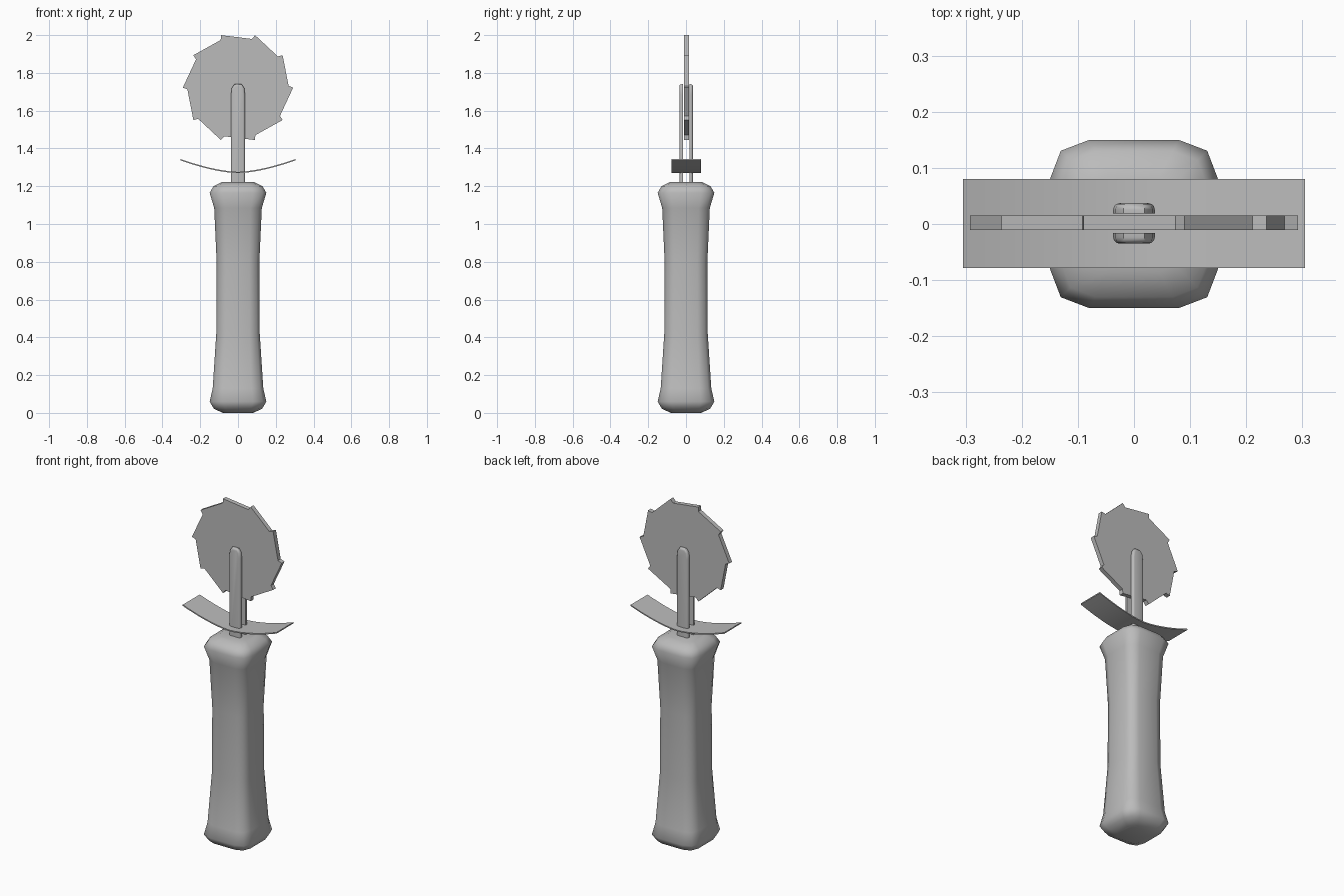
import bpy, bmesh
from math import sin, cos, radians

if "Cube" in bpy.data.objects:
    bpy.data.objects.remove(bpy.data.objects["Cube"])

grey = bpy.data.materials.new("plain grey")
grey.use_nodes = True
grey.diffuse_color = (0.5, 0.5, 0.5, 1)
grey.node_tree.nodes["Principled BSDF"].inputs["Base Color"].default_value = (0.5, 0.5, 0.5, 1)


def finish(name, bm, angle=None):
    """Turn a bmesh into a named object, smooth below the given angle."""
    bmesh.ops.recalc_face_normals(bm, faces=bm.faces)
    mesh = bpy.data.meshes.new(name)
    bm.to_mesh(mesh)
    bm.free()
    mesh.materials.append(grey)
    obj = bpy.data.objects.new(name, mesh)
    bpy.context.collection.objects.link(obj)
    if angle:
        bpy.ops.object.select_all(action='DESELECT')
        obj.select_set(True)
        bpy.context.view_layer.objects.active = obj
        bpy.ops.object.shade_smooth_by_angle(angle=radians(angle))
    return obj


def extrude_outline(outline, y0, y1):
    """Solid from an x-z outline, running from y0 to y1."""
    bm = bmesh.new()
    face = bm.faces.new([bm.verts.new((x, y0, z)) for x, z in outline])
    new = bmesh.ops.extrude_face_region(bm, geom=[face])["geom"]
    verts = [g for g in new if isinstance(g, bmesh.types.BMVert)]
    bmesh.ops.translate(bm, verts=verts, vec=(0, y1 - y0, 0))
    return bm


# Handle: rounded square section lofted along a waisted profile
profile = [(0.0, 0.08), (0.022, 0.128), (0.06, 0.15), (0.13, 0.134),
           (0.42, 0.115), (0.8, 0.113), (1.085, 0.126), (1.165, 0.15),
           (1.2, 0.13), (1.222, 0.085)]
quarter = [(1, 0.53), (0.87, 0.87), (0.53, 1)]
section = []
for _ in range(4):
    section += quarter
    quarter = [(-y, x) for x, y in quarter]
bm = bmesh.new()
rings = [[bm.verts.new((x * r, y * r, z)) for x, y in section] for z, r in profile]
for low, high in zip(rings, rings[1:]):
    for i in range(len(section)):
        j = (i + 1) % len(section)
        bm.faces.new((low[i], low[j], high[j], high[i]))
bm.faces.new(rings[0])
bm.faces.new(rings[-1])
finish("handle", bm, 60)

# Guard: thin curved plate across the fork
top = [(x, 1.276 + 0.068 * (abs(x) / 0.305) ** 1.6)
       for x in [0.305 * i / 8 for i in range(-8, 9)]]
bottom = [(x, z - 0.007) for x, z in reversed(top)]
finish("guard", extrude_outline(top + bottom, -0.078, 0.08), 30)

# Fork: two round-topped prongs, softened on their outer side
half = [(0.037, 1.18), (0.037, 1.685), (0.033, 1.72), (0.019, 1.74)]
outline = half + [(-x, z) for x, z in reversed(half)]
for name, inner, outer in (("back_prong", 0.019, 0.037), ("front_prong", -0.016, -0.035)):
    bm = extrude_outline(outline, inner, outer)
    edges = [e for e in bm.edges
             if all(abs(v.co.y - outer) < 1e-5 for v in e.verts)
             and any(v.co.z > 1.2 for v in e.verts)]
    bmesh.ops.bevel(bm, geom=edges, offset=0.011, segments=3, profile=0.5, affect='EDGES')
    finish(name, bm, 40)

# Blade: disc with ten saw teeth
teeth = []
for i in range(10):
    for radius, turn in ((0.292, 0), (0.268, 2)):
        a = radians(36 * i + turn)
        teeth.append((radius * cos(a), 1.722 + radius * sin(a)))
finish("blade", extrude_outline(teeth, -0.011, 0.015))
